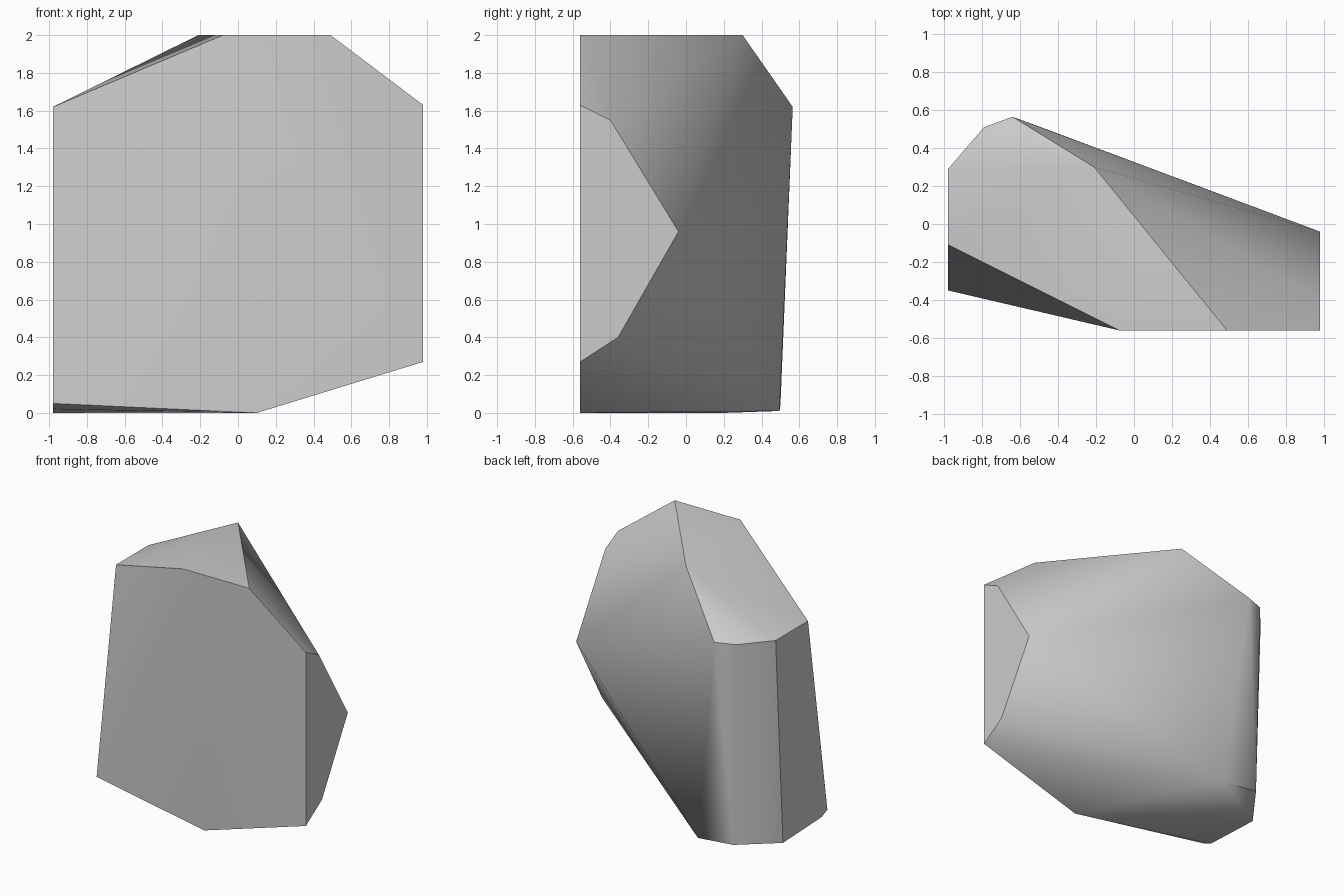
import bpy
import bmesh
import math

# Remove the default object
default_object = bpy.data.objects.get("Cube")
if default_object:
    bpy.data.objects.remove(default_object, do_unlink=True)

# Plain stone colour
stone = bpy.data.materials.new("stone_grey")
stone.use_nodes = True
stone_colour = (0.6, 0.6, 0.6, 1.0)
stone.diffuse_color = stone_colour
stone.node_tree.nodes["Principled BSDF"].inputs["Base Color"].default_value = stone_colour

HALF_WIDTH = 0.98
FRONT = -0.56
HEIGHT = 2.0
SHOULDER = 1.62

# Flat cut on the +x end, as (y, z)
right_cut = [(FRONT, 0.27), (FRONT, 1.63), (-0.4, 1.55), (-0.04, 0.96), (-0.36, 0.4)]
# Flat cut on the -x end, as (y, z)
left_cut = [(-0.35, 0.05), (-0.28, 0.02), (0.2, 0), (0.29, SHOULDER), (-0.11, SHOULDER)]
# Flat crown, as (x, y)
crown = [(-0.08, FRONT), (0.49, FRONT), (-0.21, 0.3)]
# Rounded back corner at shoulder height, as (x, y)
back_shoulder = [(-0.79, 0.51), (-0.64, 0.565)]
# Foot corners at the front and the back
foot = [(0.1, FRONT, 0), (-0.76, 0.5, 0.04), (-0.45, 0.495, 0.01)]

corners = [(HALF_WIDTH, y, z) for y, z in right_cut]
corners += [(-HALF_WIDTH, y, z) for y, z in left_cut]
corners += [(x, y, HEIGHT) for x, y in crown]
corners += [(x, y, SHOULDER) for x, y in back_shoulder]
corners += foot


def build_boulder(name, points, material):
    """Wrap the corner points in a tight faceted skin."""
    bm = bmesh.new()
    for point in points:
        bm.verts.new(point)
    bmesh.ops.convex_hull(bm, input=bm.verts[:])
    # Merge triangles that belong to one flat cut
    bmesh.ops.dissolve_limit(bm, angle_limit=math.radians(1),
                             verts=bm.verts[:], edges=bm.edges[:])
    bmesh.ops.recalc_face_normals(bm, faces=bm.faces[:])
    mesh = bpy.data.meshes.new(name)
    bm.to_mesh(mesh)
    bm.free()
    mesh.materials.append(material)
    boulder = bpy.data.objects.new(name, mesh)
    bpy.context.collection.objects.link(boulder)
    return boulder


boulder = build_boulder("boulder", corners, stone)

# Soften the shallow edges and keep the steep ones crisp
bpy.ops.object.select_all(action="DESELECT")
boulder.select_set(True)
bpy.context.view_layer.objects.active = boulder
bpy.ops.object.shade_smooth_by_angle(angle=math.radians(30))
